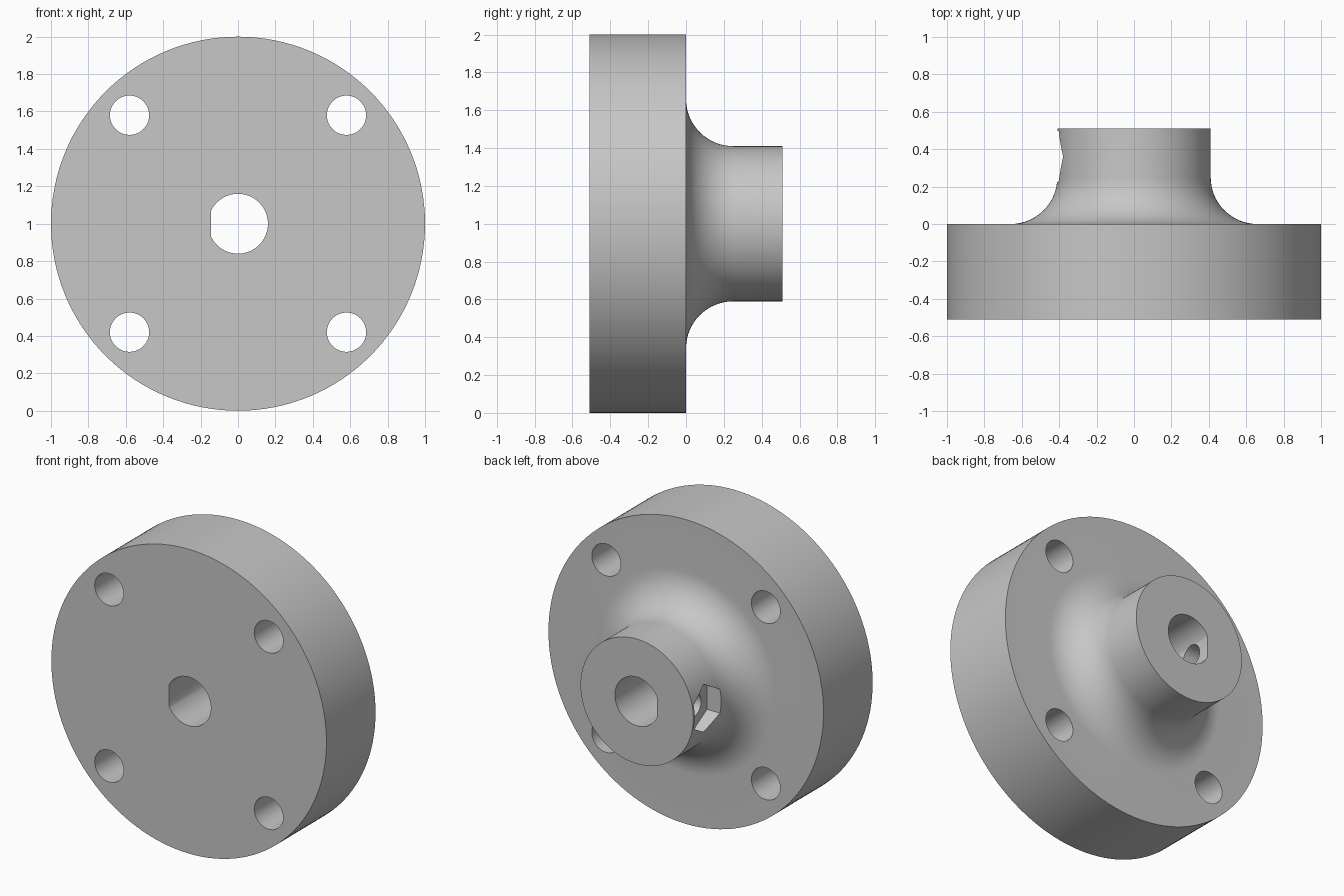
import bpy, bmesh
from math import pi, sin, cos, acos, radians
from mathutils import Vector, Matrix

default = bpy.data.objects.get("Cube")
if default:
    bpy.data.objects.remove(default, do_unlink=True)

CZ = 1.0            # height of the shaft axis
HALF = 0.51         # half of the overall depth
HUB_R = 0.41
FILLET = 0.25

grey = bpy.data.materials.new("plain grey")
grey.use_nodes = True
colour = (0.57, 0.57, 0.57, 1)
grey.diffuse_color = colour
grey.node_tree.nodes["Principled BSDF"].inputs["Base Color"].default_value = colour


def finish(bm, name):
    bmesh.ops.recalc_face_normals(bm, faces=bm.faces)
    mesh = bpy.data.meshes.new(name)
    bm.to_mesh(mesh)
    bm.free()
    mesh.materials.append(grey)
    obj = bpy.data.objects.new(name, mesh)
    bpy.context.collection.objects.link(obj)
    return obj


def arc(radius, start, end, steps):
    """Points on a circle from one angle to another, both included."""
    angles = [start + (end - start) * i / steps for i in range(steps + 1)]
    return [(radius * cos(a), radius * sin(a)) for a in angles]


def ring(radius, sides, turn=0.0):
    return arc(radius, turn, turn + 2 * pi, sides)[:-1]


def prism(name, outline, place, sweep):
    """Closed outline placed in space and swept along a vector."""
    bm = bmesh.new()
    face = bm.faces.new([bm.verts.new(place(u, v)) for u, v in outline])
    moved = bmesh.ops.extrude_face_region(bm, geom=[face])["geom"]
    verts = [g for g in moved if isinstance(g, bmesh.types.BMVert)]
    bmesh.ops.translate(bm, verts=verts, vec=sweep)
    return finish(bm, name)


def flanged_hub():
    """Disc, concave fillet and hub, turned around the y axis."""
    curve = [(HUB_R + FILLET + x, FILLET + y)
             for x, y in arc(FILLET, -pi / 2, -pi, 16)]
    profile = [(1, -HALF), (1, 0)] + curve + [(HUB_R, HALF)]
    bm = bmesh.new()
    verts = [bm.verts.new((r, y, CZ)) for r, y in profile]
    edges = [bm.edges.new(pair) for pair in zip(verts, verts[1:])]
    bmesh.ops.spin(bm, geom=verts + edges, cent=(0, 0, CZ), axis=(0, 1, 0),
                   angle=2 * pi, steps=128, use_merge=True)
    bmesh.ops.remove_doubles(bm, verts=bm.verts, dist=1e-5)
    bmesh.ops.holes_fill(bm, edges=[e for e in bm.edges if e.is_boundary], sides=0)
    return finish(bm, "flanged_hub")


def along_y(cx, cz):
    return lambda u, v: (cx + u, -0.7, cz + v)


def along_x(x, y):
    return lambda u, v: (x, y + u, CZ + v)


body = flanged_hub()

# Shaft bore with one flat side
flat = pi - acos(0.145 / 0.16)
through = Vector((0, 1.4, 0))
cutters = [prism("bore_cutter", arc(0.16, -flat, flat, 60), along_y(0, CZ), through)]

# Four mounting holes
for sx in (-1, 1):
    for sz in (-1, 1):
        cutters.append(prism("mount_hole_cutter", ring(0.105, 48),
                             along_y(sx * 0.58, CZ + sz * 0.58), through))

# Hexagonal nut pocket and set screw hole in the side of the hub
NUT_Y = 0.36
cutters.append(prism("nut_pocket_cutter", ring(0.157, 6, pi / 2),
                     along_x(-0.6, NUT_Y), Vector((0.29, 0, 0))))
cutters.append(prism("screw_hole_cutter", ring(0.075, 32),
                     along_x(-0.5, NUT_Y), Vector((0.45, 0, 0))))

bpy.ops.object.select_all(action="DESELECT")
body.select_set(True)
bpy.context.view_layer.objects.active = body
for cutter in cutters:
    cutter.hide_render = True
    mod = body.modifiers.new(cutter.name, "BOOLEAN")
    mod.operation = "DIFFERENCE"
    mod.solver = "EXACT"
    mod.object = cutter
    bpy.ops.object.modifier_apply(modifier=mod.name)
    bpy.data.objects.remove(cutter, do_unlink=True)

bpy.ops.object.shade_smooth_by_angle(angle=radians(30))
